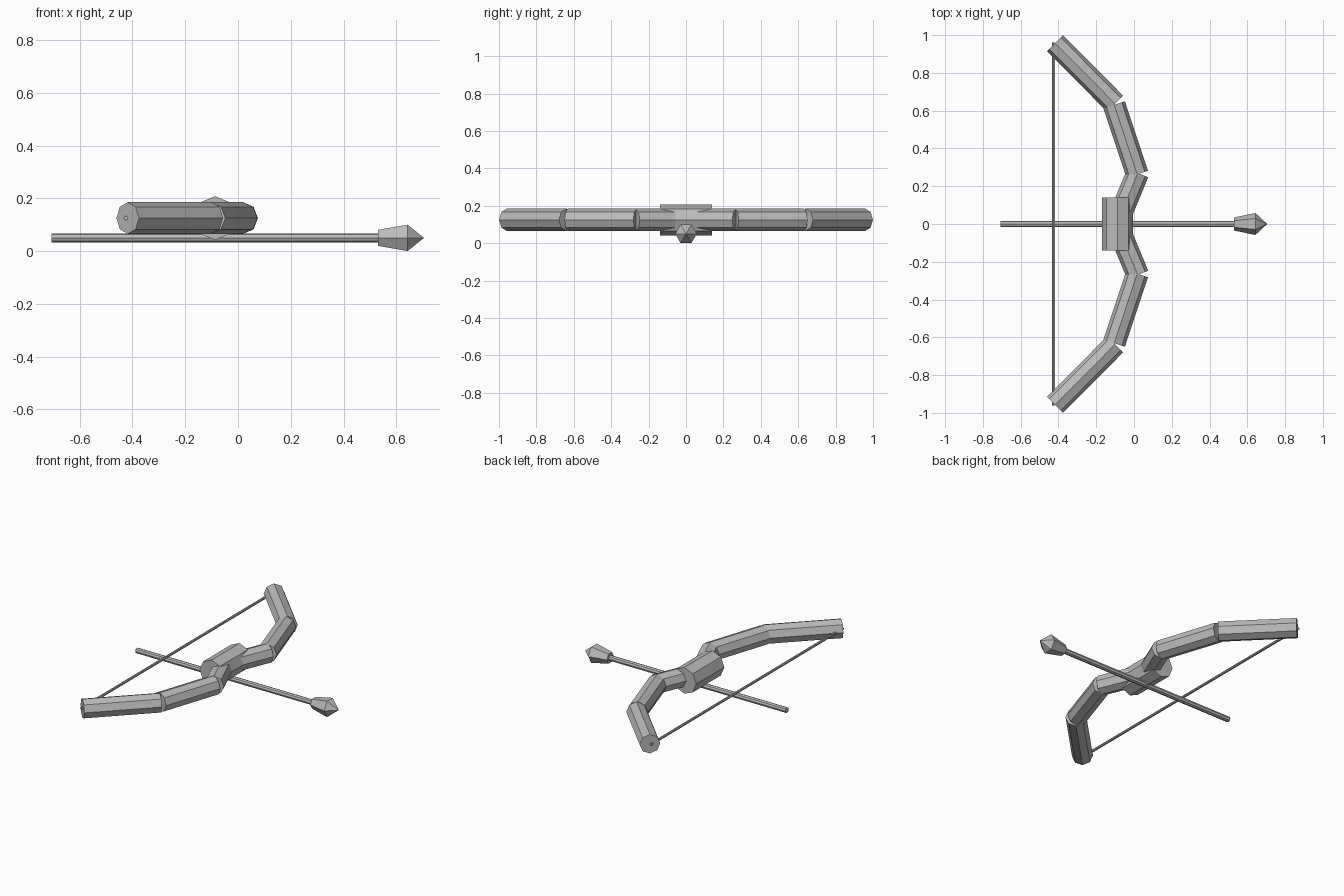
import bpy, bmesh, math
from mathutils import Vector

cube = bpy.data.objects.get("Cube")
if cube:
    bpy.data.objects.remove(cube, do_unlink=True)

grey = bpy.data.materials.new("plain grey")
grey.use_nodes = True
colour = (0.5, 0.5, 0.5, 1)
grey.diffuse_color = colour
grey.node_tree.nodes["Principled BSDF"].inputs["Base Color"].default_value = colour


def rod(name, stations, sides=8):
    """Faceted rod through (point, radius) stations; a radius of 0 makes a tip."""
    points = [Vector(p) for p, r in stations]
    along = (points[-1] - points[0]).normalized()
    up = Vector((0, 0, 1))
    side = along.cross(up)
    bm = bmesh.new()
    rings = []
    for point, (_, radius) in zip(points, stations):
        ring = []
        for i in range(sides):
            a = math.tau * i / sides
            ring.append(bm.verts.new(point + radius * (side * math.cos(a) + up * math.sin(a))))
        rings.append(ring)
    for low, high in zip(rings, rings[1:]):
        for i in range(sides):
            j = (i + 1) % sides
            bm.faces.new((low[i], low[j], high[j], high[i]))
    bm.faces.new(rings[0])
    bm.faces.new(rings[-1])
    bmesh.ops.remove_doubles(bm, verts=bm.verts, dist=0.0001)
    bmesh.ops.recalc_face_normals(bm, faces=bm.faces)
    mesh = bpy.data.meshes.new(name)
    bm.to_mesh(mesh)
    bm.free()
    mesh.materials.append(grey)
    obj = bpy.data.objects.new(name, mesh)
    bpy.context.collection.objects.link(obj)
    return obj


BOW_Z = 0.125
ARROW_Z = 0.05

# Bow limbs: three straight pieces per side, mirrored front to back
pieces = {
    "inner_limb": ((-0.08, 0.03), (0.02, 0.27)),
    "middle_limb": ((0.017, 0.263), (-0.105, 0.631)),
    "outer_limb": ((-0.1, 0.637), (-0.418, 0.957)),
}
for end, s in (("back", 1), ("front", -1)):
    for name, ((x0, y0), (x1, y1)) in pieces.items():
        rod(f"{end}_{name}", [((x0, s * y0, BOW_Z), 0.06), ((x1, s * y1, BOW_Z), 0.06)])

# Grip and string
rod("grip", [((-0.087, -0.14, BOW_Z), 0.083), ((-0.087, 0.14, BOW_Z), 0.083)])
rod("bow_string", [((-0.425, -0.96, BOW_Z), 0.008), ((-0.425, 0.96, BOW_Z), 0.008)])

# Arrow
rod("arrow_shaft", [((-0.707, 0, ARROW_Z), 0.017), ((0.55, 0, ARROW_Z), 0.017)])
rod("arrow_head", [((0.53, 0, ARROW_Z), 0.035), ((0.643, 0, ARROW_Z), 0.0577),
                   ((0.705, 0, ARROW_Z), 0)], sides=6)
